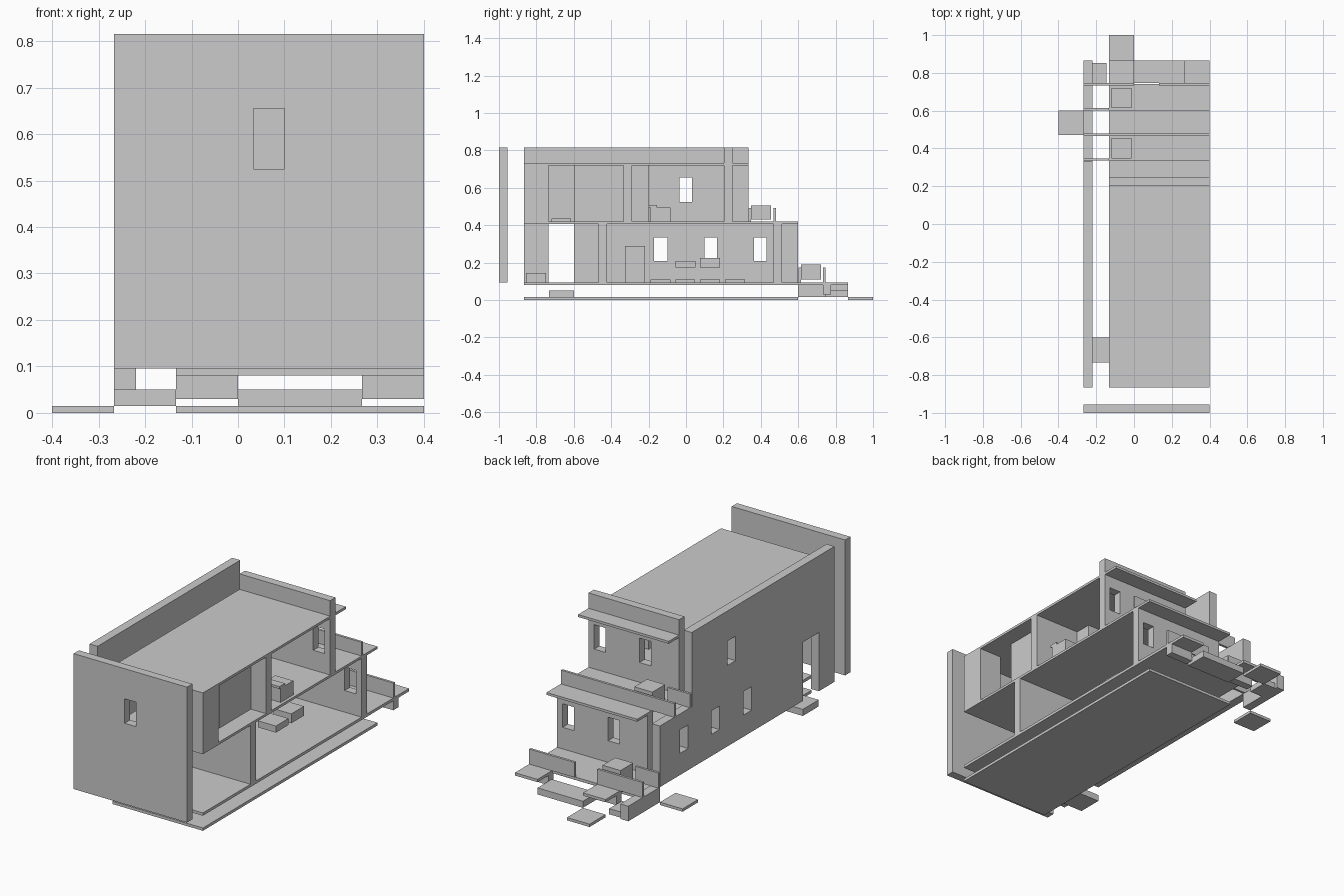
import bpy
import bmesh

if "Cube" in bpy.data.objects:
    bpy.data.objects.remove(bpy.data.objects["Cube"])

mat = bpy.data.materials.new("light grey")
mat.diffuse_color = (0.6, 0.6, 0.6, 1)
mat.use_nodes = True
mat.node_tree.nodes["Principled BSDF"].inputs["Base Color"].default_value = mat.diffuse_color


def box(name, xs, ys, zs):
    """Axis-aligned block from its three ranges."""
    bm = bmesh.new()
    bmesh.ops.create_cube(bm, size=1)
    for v in bm.verts:
        v.co = [r[0] if c < 0 else r[1] for c, r in zip(v.co, (xs, ys, zs))]
    me = bpy.data.meshes.new(name)
    bm.to_mesh(me)
    bm.free()
    ob = bpy.data.objects.new(name, me)
    bpy.context.collection.objects.link(ob)
    me.materials.append(mat)
    return ob


def wall(name, plane, thick, outline, holes=()):
    """Stepped wall: a profile extruded along 'x' or 'y', with openings (u0, u1, z0, z1)."""
    def place(u, z, d):
        return (d, u, z) if plane == 'x' else (u, d, z)
    bm = bmesh.new()
    face = bm.faces.new([bm.verts.new(place(u, z, thick[0])) for u, z in outline])
    ext = bmesh.ops.extrude_face_region(bm, geom=[face])
    step = place(0, 0, thick[1] - thick[0])
    bmesh.ops.translate(bm, vec=step,
                        verts=[g for g in ext['geom'] if isinstance(g, bmesh.types.BMVert)])
    bmesh.ops.recalc_face_normals(bm, faces=bm.faces)
    me = bpy.data.meshes.new(name)
    bm.to_mesh(me)
    bm.free()
    ob = bpy.data.objects.new(name, me)
    bpy.context.collection.objects.link(ob)
    me.materials.append(mat)
    deep = (thick[0] - 0.02, thick[1] + 0.02)
    for u0, u1, z0, z1 in holes:
        spans = (deep, (u0, u1)) if plane == 'x' else ((u0, u1), deep)
        cut = box(name + "_cutter", *spans, (z0, z1))
        cut.hide_render = True
        cut.hide_viewport = True
        mod = ob.modifiers.new("opening", 'BOOLEAN')
        mod.operation = 'DIFFERENCE'
        mod.solver = 'EXACT'
        mod.object = cut
    return ob


def rect(u0, u1, z0, z1):
    return [(u0, z0), (u1, z0), (u1, z1), (u0, z1)]


W = (-0.133, 0.4)        # width of the slabs
FULL = (-0.267, 0.4)     # width including the side wall
SIDE = (-0.267, -0.22)   # thickness of the side wall
GAP = (-0.267, -0.133)

# Slabs
box("base_plate", W, (-0.866, 0.6), (0, 0.015))
box("ground_floor", W, (-0.866, 0.74), (0.08, 0.095))
box("upper_floor", W, (-0.866, 0.6), (0.407, 0.42))
box("roof", W, (-0.866, 0.335), (0.72, 0.733))

# Outer walls
low, high = (0.21, 0.335), (0.525, 0.655)
wall("front_wall", 'y', (-1, -0.955), rect(*FULL, 0.095, 0.815), [(0.033, 0.1, *high)])
wall("side_wall", 'x', SIDE,
     [(-0.866, 0.095), (-0.735, 0.095), (-0.735, 0.407), (-0.6, 0.407), (-0.6, 0.095),
      (0.6, 0.095), (0.6, 0.42), (0.333, 0.42), (0.333, 0.815), (-0.866, 0.815)],
     [(-0.17, -0.1, *low), (0.1, 0.167, *low), (0.363, 0.43, *low), (-0.035, 0.032, *high)])
wall("lower_back_wall", 'y', (0.467, 0.512), rect(*W, 0.095, 0.407),
     [(x, x + 0.067, *low) for x in (0.033, 0.3)])
wall("upper_back_wall", 'y', (0.203, 0.248), rect(*W, 0.42, 0.72),
     [(x, x + 0.067, *high) for x in (0.033, 0.3)])
box("roof_parapet", W, (0.203, 0.248), (0.733, 0.815))
box("low_side_wall", SIDE, (0.6, 0.866), (0.015, 0.095))

# Inner walls
box("lower_partition", W, (-0.467, -0.422), (0.095, 0.407))
box("upper_partition", W, (-0.335, -0.29), (0.42, 0.72))
box("room_side_wall", (0.267, 0.31), (-0.6, -0.335), (0.42, 0.72))
box("closet", (0.267, 0.4), (-0.866, -0.735), (0.42, 0.72))
box("pillar", (0.0, 0.133), (-0.29, -0.2), (0.42, 0.72))

# Terrace railings
box("upper_railing", FULL, (0.467, 0.48), (0.42, 0.493))
box("upper_side_railing", GAP, (0.335, 0.347), (0.42, 0.493))
box("lower_side_railing", GAP, (0.602, 0.614), (0.095, 0.175))
for xs in ((-0.267, 0.0), (0.133, 0.4)):
    box("lower_railing", xs, (0.733, 0.746), (0.095, 0.175))

# Back landings with their supports, steps and loose paving
for xs in ((-0.133, 0.0), (0.267, 0.4)):
    box("landing", xs, (0.74, 0.866), (0.08, 0.095))
    box("landing_support", xs, (0.733, 0.775), (0.03, 0.08))
box("back_step", (0.0, 0.267), (0.746, 0.866), (0.015, 0.05))
box("corner_step", (-0.22, -0.145), (0.746, 0.853), (0.015, 0.045))
box("door_step", GAP, (-0.733, -0.6), (0.015, 0.05))
box("side_paving", (-0.4, -0.267), (0.47, 0.6), (0, 0.015))
box("back_paving", (-0.133, 0.0), (0.866, 1.0), (0, 0.015))

# Furniture, all on the same square footprint
S = 0.106
for name, x, y, z0, z1 in (
        ("upper_terrace_table", -0.12, 0.348, 0.43, 0.505),
        ("lower_terrace_table", -0.12, 0.615, 0.11, 0.19),
        ("bedroom_table", 0.278, -0.19, 0.42, 0.495),
        ("low_table", 0.155, -0.055, 0.175, 0.21),
        ("high_table", 0.155, 0.075, 0.175, 0.225),
        ("cabinet", -0.1, -0.325, 0.095, 0.29),
        ("entry_bench", 0.0, -0.855, 0.095, 0.145),
        ("bath_mat", 0.0, -0.72, 0.42, 0.435)):
    box(name, (x, x + S), (y, y + S), (z0, z1))
for i in range(4):
    y = -0.19 + 0.133 * i
    box("floor_mat", (-0.1, -0.1 + S), (y, y + S), (0.095, 0.11))
box("headboard", (0.278, 0.384), (-0.2, -0.155), (0.495, 0.508))
